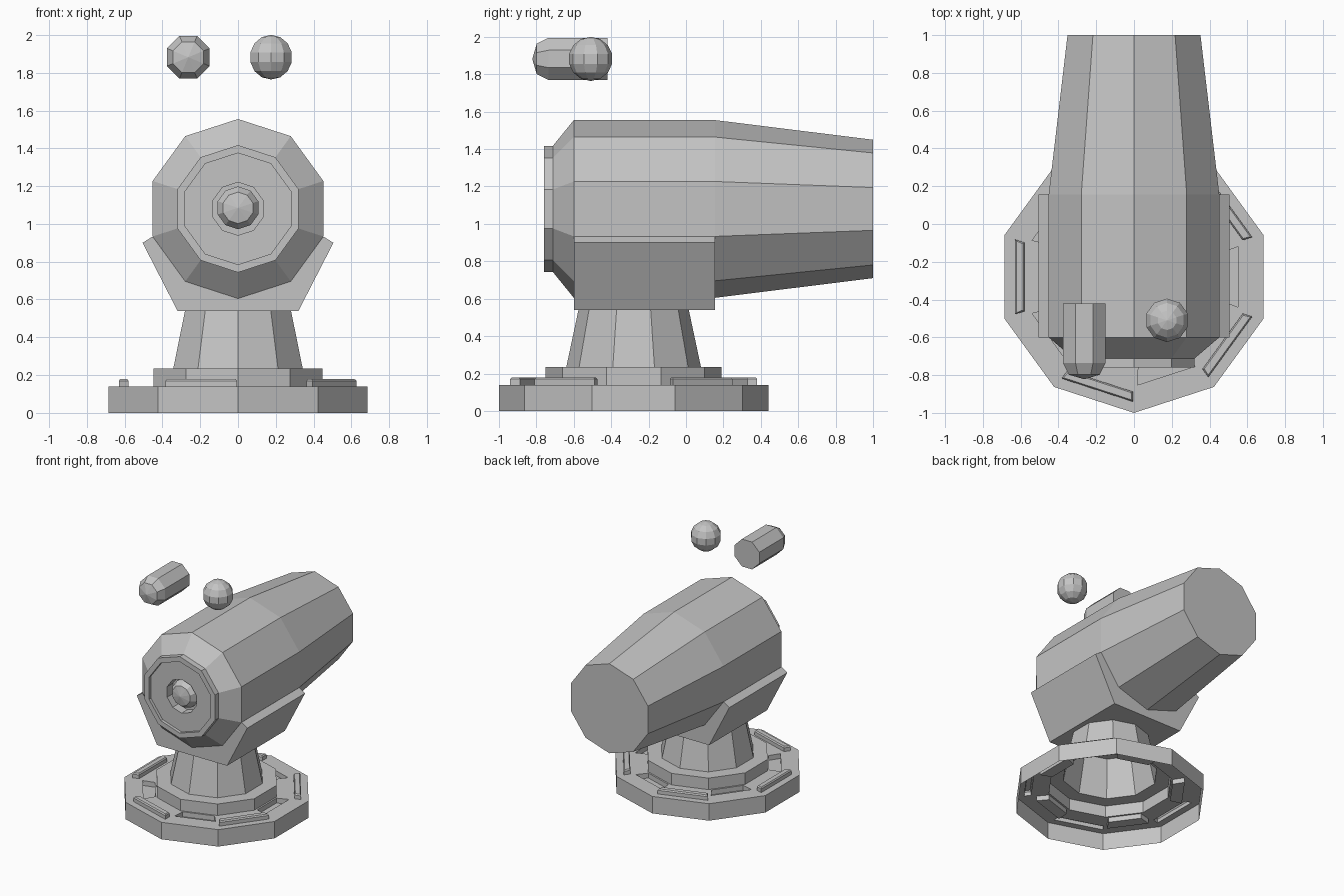
import bpy
import bmesh
from math import sin, cos, pi, tan
from mathutils import Vector

if "Cube" in bpy.data.objects:
    bpy.data.objects.remove(bpy.data.objects["Cube"], do_unlink=True)

# Single grey paint
GREY = (0.55, 0.55, 0.55, 1.0)
paint = bpy.data.materials.new("grey_paint")
paint.use_nodes = True
paint.diffuse_color = GREY
for node in paint.node_tree.nodes:
    if node.type == 'BSDF_PRINCIPLED':
        node.inputs["Base Color"].default_value = GREY

SIDES = 10
STEP = 2 * pi / SIDES
BASE_Y = -0.28
BARREL_Z = 1.08


def finish(name, bm):
    """Weld, orient and store a bmesh as a flat shaded object."""
    bmesh.ops.remove_doubles(bm, verts=bm.verts[:], dist=0.0005)
    bmesh.ops.recalc_face_normals(bm, faces=bm.faces[:])
    mesh = bpy.data.meshes.new(name)
    bm.to_mesh(mesh)
    bm.free()
    mesh.materials.append(paint)
    obj = bpy.data.objects.new(name, mesh)
    bpy.context.collection.objects.link(obj)
    return obj


def bridge(bm, a, b):
    """Join two closed loops of vertices with quads."""
    for i in range(len(a)):
        j = (i + 1) % len(a)
        bm.faces.new((a[i], a[j], b[j], b[i]))


def lathe(name, profile, centre, axis, sides=SIDES, phase=pi / 2):
    """Turn a (radius, height) profile about the z or y axis."""
    bm = bmesh.new()
    rings = []
    for r, h in profile:
        ring = []
        for i in range(sides):
            t = phase + 2 * pi * i / sides
            p = (r * cos(t), r * sin(t), h) if axis == 'z' else (r * cos(t), h, r * sin(t))
            ring.append(bm.verts.new(Vector(p) + Vector(centre)))
        rings.append(ring)
    for a, b in zip(rings, rings[1:]):
        bridge(bm, a, b)
    return finish(name, bm)


# Base: hollow drum whose top carries alternating raised bars and sunken panels
def sector_loop(bm, angle, near, far, z):
    out = Vector((cos(angle), sin(angle), 0))
    side = Vector((-sin(angle), cos(angle), 0))
    origin = Vector((0, BASE_Y, z))
    corners = ((near[0], -near[1]), (far[0], -far[1]), (far[0], far[1]), (near[0], near[1]))
    return [bm.verts.new(origin + out * r + side * t) for r, t in corners]


bm = bmesh.new()
half = STEP / 2
outer, inner = 0.72 * cos(half), 0.47 * cos(half)
TOP = 0.14
for k in range(SIDES):
    angle = k * STEP
    edge = sector_loop(bm, angle, (inner, inner * tan(half)), (outer, outer * tan(half)), TOP)
    if k % 2:
        levels = [((0.58, 0.182), (0.63, 0.198), TOP),
                  ((0.58, 0.182), (0.63, 0.198), TOP + 0.03),
                  ((0.587, 0.175), (0.623, 0.19), TOP + 0.04)]
    else:
        levels = [((0.46, 0.125), (0.55, 0.16), TOP),
                  ((0.46, 0.125), (0.55, 0.16), TOP - 0.04)]
    loop = edge
    for near, far, z in levels:
        nxt = sector_loop(bm, angle, near, far, z)
        bridge(bm, loop, nxt)
        loop = nxt
    bm.faces.new(loop)
    # outer wall of this sector
    foot = sector_loop(bm, angle, (inner, 0.1), (outer, outer * tan(half)), 0)
    bm.faces.new((edge[1], edge[2], foot[2], foot[1]))
    bmesh.ops.delete(bm, geom=[foot[0], foot[3]], context='VERTS')
finish("base_drum", bm)

# Collar and tapering neck, open below
lathe("collar_and_neck",
      [(0.47, TOP), (0.47, 0.235), (0.36, 0.235), (0.295, 0.54)],
      (0, BASE_Y, 0), 'z')

# Main barrel with a tapering rear, rimmed front and lens well
lathe("barrel",
      [(0, 1.0), (0.37, 1.0), (0.475, 0.155), (0.475, -0.6), (0.337, -0.712),
       (0.337, -0.76), (0.295, -0.76), (0.295, -0.735), (0.14, -0.735),
       (0.14, -0.66), (0, -0.66)],
      (0, 0, BARREL_Z), 'y')

# Domed lens sitting in the well
lathe("front_lens",
      [(0.113, -0.66), (0.113, -0.70), (0.083, -0.742), (0, -0.758)],
      (0, 0, BARREL_Z + 0.005), 'y')

# Cradle wrapped under the barrel
half_outline = [(0.279, 0.696), (0.452, 0.933), (0.505, 0.9), (0.32, 0.54)]
outline = [(0, 0.605)] + half_outline + [(-x, z) for x, z in reversed(half_outline)]
bm = bmesh.new()
front = [bm.verts.new((x, -0.6, z)) for x, z in outline]
back = [bm.verts.new((x, 0.155, z)) for x, z in outline]
bridge(bm, front, back)
bm.faces.new(front)
bm.faces.new(back)
finish("cradle", bm)

# Detached domed tube above the barrel
lathe("floating_tube",
      [(0, -0.42), (0.122, -0.42), (0.122, -0.735), (0.088, -0.798), (0, -0.822)],
      (-0.263, 0, 1.882), 'y', sides=8, phase=pi / 8)

# Detached ball above the barrel
bm = bmesh.new()
bmesh.ops.create_uvsphere(bm, u_segments=10, v_segments=7, radius=0.118)
bmesh.ops.translate(bm, verts=bm.verts[:], vec=(0.175, -0.51, 1.882))
finish("floating_ball", bm)
